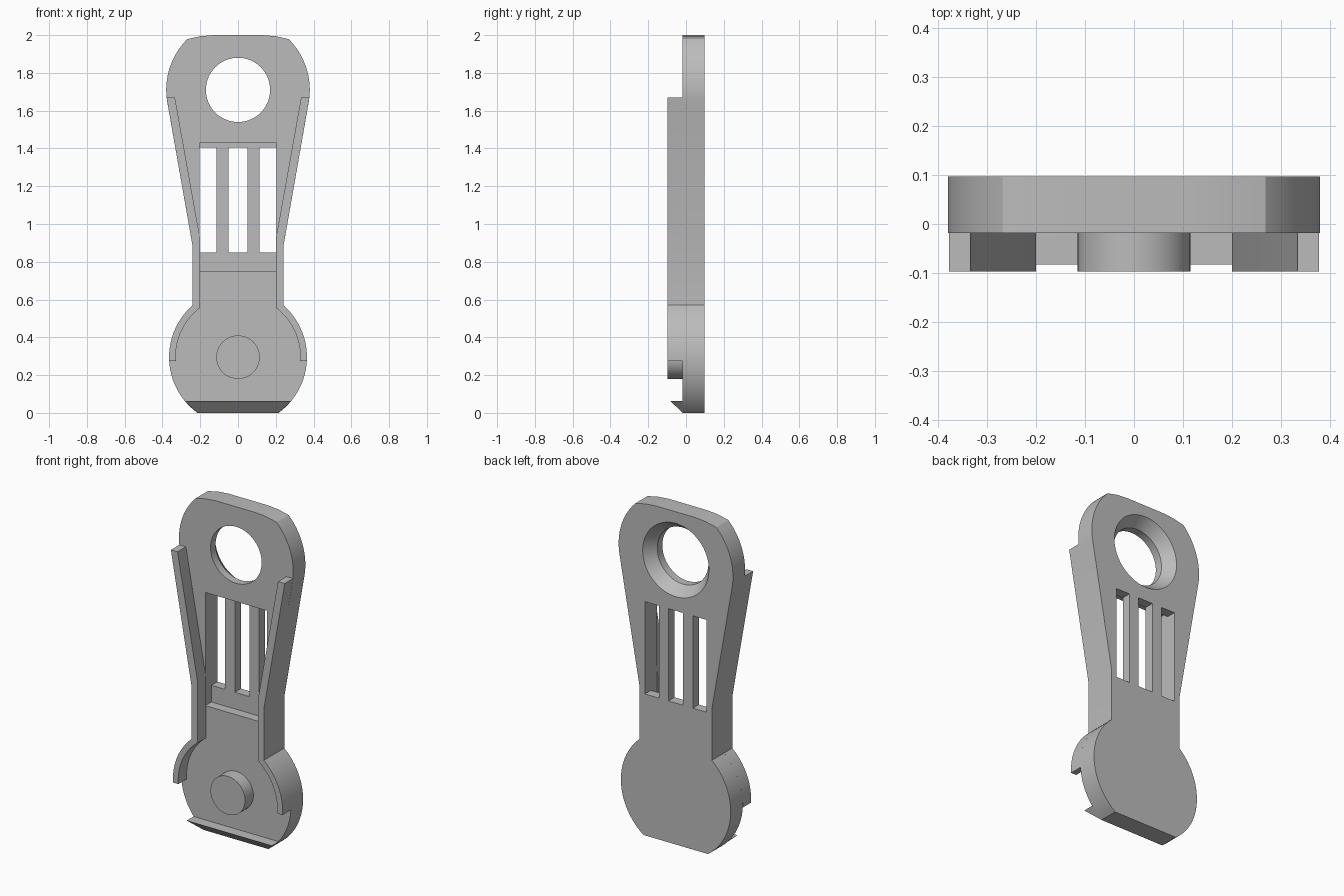
import bpy, bmesh, math
from math import radians, cos, sin

cube = bpy.data.objects.get("Cube")
if cube:
    bpy.data.objects.remove(cube, do_unlink=True)

grey = bpy.data.materials.new("plain_grey")
grey.use_nodes = True
colour = (0.5, 0.5, 0.5, 1)
grey.diffuse_color = colour
grey.node_tree.nodes["Principled BSDF"].inputs["Base Color"].default_value = colour

BACK, FACE, FRONT = 0.097, -0.018, -0.097   # depth levels
EYE_Z, DISC_Z = 1.71, 0.295                 # centres of upper eye and lower disc


def arc(z, r, start, end, n=24):
    steps = [radians(start + (end - start) * i / n) for i in range(n + 1)]
    return [(r * cos(a), z + r * sin(a)) for a in steps]


def mirror(points):
    return [(-x, z) for x, z in reversed(points)]


def finish(name, bm):
    bmesh.ops.recalc_face_normals(bm, faces=bm.faces)
    mesh = bpy.data.meshes.new(name)
    bm.to_mesh(mesh)
    bm.free()
    mesh.materials.append(grey)
    obj = bpy.data.objects.new(name, mesh)
    bpy.context.collection.objects.link(obj)
    return obj


def loft(name, front, back, y0, y1):
    """Solid between two matching xz outlines at depths y0 and y1."""
    bm = bmesh.new()
    a = [bm.verts.new((x, y0, z)) for x, z in front]
    b = [bm.verts.new((x, y1, z)) for x, z in back]
    bm.faces.new(a)
    bm.faces.new(b[::-1])
    for i in range(len(a)):
        j = (i + 1) % len(a)
        bm.faces.new((a[i], b[i], b[j], a[j]))
    return finish(name, bm)


def prism(name, outline, y0, y1):
    return loft(name, outline, outline, y0, y1)


def block(name, x0, x1, z0, z1, y0, y1):
    return prism(name, [(x0, z0), (x1, z0), (x1, z1), (x0, z1)], y0, y1)


def circle(z, r, n=64):
    return arc(z, r, 0, 360, n)[:-1]


def cut(target, cutter):
    cutter.hide_render = True
    mod = target.modifiers.new("cut", "BOOLEAN")
    mod.operation, mod.solver, mod.object = "DIFFERENCE", "EXACT", cutter
    bpy.context.view_layer.objects.active = target
    bpy.ops.object.modifier_apply(modifier=mod.name)
    bpy.data.objects.remove(cutter, do_unlink=True)


# Main plate: lower disc, neck, flared arm and rounded top
side = (arc(DISC_Z, 0.365, -53.9, 48.9) + [(0.24, 0.88)]
        + arc(EYE_Z, 0.38, -10, 45) + [(0.2, 1.994), (0.13, 2.0)])
plate = prism("main_plate", side + mirror(side), FACE, BACK)

# Eye hole with a countersink at the back
cut(plate, prism("eye_cutter", circle(EYE_Z, 0.17), -0.3, 0.3))
cut(plate, loft("countersink_cutter", circle(EYE_Z, 0.17), circle(EYE_Z, 0.224),
                0.03, BACK + 0.005))

# Shallow front pocket and three through slots
cut(plate, block("pocket_cutter", -0.205, 0.205, 0.75, 1.43, -0.3, 0.04))
for x0, x1 in ((-0.205, -0.113), (-0.049, 0.049), (0.113, 0.205)):
    cut(plate, block("slot_cutter", x0, x1, 0.85, 1.405, -0.3, 0.3))

# Raised rims along both edges
outer = arc(DISC_Z, 0.365, -3.1, 48.9) + [(0.24, 0.88), (0.374, 1.644), (0.378, 1.67)]
inner = arc(DISC_Z, 0.33, -3.5, 52.7) + [(0.2, 0.92), (0.334, 1.67)]
rim = outer + inner[::-1]
parts = [plate,
         prism("left_rim", rim, FRONT, FACE),
         prism("right_rim", mirror(rim), FRONT, FACE),
         prism("pivot_pin", circle(DISC_Z, 0.115), FRONT, FACE)]

# Bottom lip: wedge with a flat top and a sloping underside
bm = bmesh.new()
ends = [[bm.verts.new((s * x, y, z)) for x, y, z in
         ((0.283, FACE, 0.063), (0.283, -0.083, 0.063), (0.215, FACE, 0.0))]
        for s in (-1, 1)]
for end in ends:
    bm.faces.new(end)
for i in range(3):
    j = (i + 1) % 3
    bm.faces.new((ends[0][i], ends[0][j], ends[1][j], ends[1][i]))
parts.append(finish("bottom_lip", bm))

# Smooth curved walls, keep edges sharp
bpy.ops.object.select_all(action="DESELECT")
for part in parts:
    part.select_set(True)
bpy.context.view_layer.objects.active = plate
bpy.ops.object.shade_smooth_by_angle(angle=radians(20))
